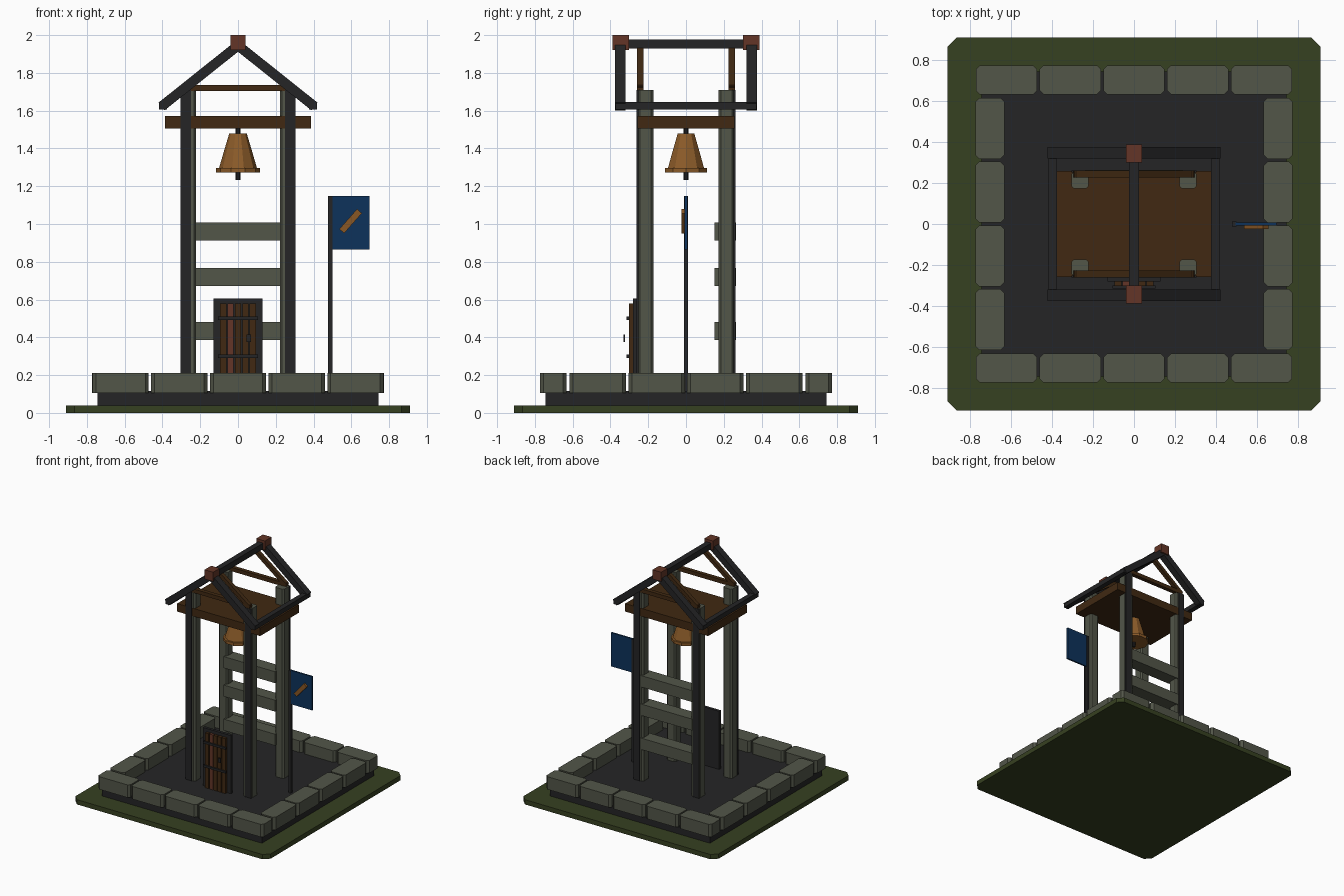
import bpy, bmesh, math
from mathutils import Vector, Matrix

if "Cube" in bpy.data.objects:
    bpy.data.objects.remove(bpy.data.objects["Cube"])


def material(name, r, g, b):
    m = bpy.data.materials.new(name)
    m.diffuse_color = (r, g, b, 1)
    m.use_nodes = True
    m.node_tree.nodes["Principled BSDF"].inputs["Base Color"].default_value = m.diffuse_color
    return m


GRASS = material("grass green", 0.037, 0.052, 0.015)
STONE = material("grey stone", 0.085, 0.092, 0.066)
DARK = material("dark iron", 0.018, 0.018, 0.019)
BROWN = material("brown timber", 0.052, 0.022, 0.006)
RED = material("red brown", 0.125, 0.036, 0.020)
BRONZE = material("bell bronze", 0.26, 0.105, 0.022)
BLUE = material("flag blue", 0.004, 0.032, 0.105)
ORANGE = material("flag emblem orange", 0.25, 0.095, 0.018)


def finish(name, bm, mat):
    bmesh.ops.recalc_face_normals(bm, faces=bm.faces)
    me = bpy.data.meshes.new(name)
    bm.to_mesh(me)
    bm.free()
    me.materials.append(mat)
    ob = bpy.data.objects.new(name, me)
    bpy.context.collection.objects.link(ob)
    return ob


def box(name, x0, x1, y0, y1, z0, z1, mat, bevel=0, upright_only=False):
    """Box from its limits, with optional chamfered edges."""
    bm = bmesh.new()
    size = Matrix.Diagonal((x1 - x0, y1 - y0, z1 - z0, 1))
    mid = Matrix.Translation(((x0 + x1) / 2, (y0 + y1) / 2, (z0 + z1) / 2))
    bmesh.ops.create_cube(bm, size=1, matrix=mid @ size)
    if bevel:
        edges = [e for e in bm.edges if not upright_only
                 or abs(e.verts[0].co.z - e.verts[1].co.z) > 1e-5]
        bmesh.ops.bevel(bm, geom=edges, offset=bevel, segments=1, affect='EDGES')
    return finish(name, bm, mat)


def beam(name, a, b, y, width, depth, mat):
    """Sloping bar in a plane of constant y, from (x, z) a to b."""
    bm = bmesh.new()
    d = Vector((b[0] - a[0], 0, b[1] - a[1]))
    mid = Matrix.Translation(((a[0] + b[0]) / 2, y, (a[1] + b[1]) / 2))
    rot = Matrix.Rotation(-math.atan2(d.z, d.x), 4, 'Y')
    bmesh.ops.create_cube(bm, size=1, matrix=mid @ rot @ Matrix.Diagonal((d.length, depth, width, 1)))
    return finish(name, bm, mat)


def lathe(name, profile, sides, mat):
    """Closed turned solid from (radius, z) points."""
    bm = bmesh.new()
    rings = [[bm.verts.new((r * math.cos(2 * math.pi * i / sides),
                            r * math.sin(2 * math.pi * i / sides), z))
              for i in range(sides)] for r, z in profile]
    for lo, hi in zip(rings, rings[1:]):
        for i in range(sides):
            j = (i + 1) % sides
            bm.faces.new((lo[i], lo[j], hi[j], hi[i]))
    bm.faces.new(rings[0])
    bm.faces.new(rings[-1])
    return finish(name, bm, mat)


# Ground and floor
box("grass_slab", -0.91, 0.91, -0.91, 0.91, 0, 0.04, GRASS, 0.045, True)
box("dark_floor", -0.745, 0.745, -0.745, 0.745, 0.04, 0.115, DARK)

# Ring of kerb stones
for s in (-1, 1):
    for i in range(5):
        x = (i - 2) * 0.311
        box("kerb_stone", x - 0.149, x + 0.149, s * 0.703 - 0.07, s * 0.703 + 0.07,
            0.105, 0.212, STONE, 0.018, True)
    for i in range(4):
        y = (i - 1.5) * 0.311
        box("kerb_stone", s * 0.703 - 0.07, s * 0.703 + 0.07, y - 0.149, y + 0.149,
            0.105, 0.212, STONE, 0.018, True)

# Four posts with iron strips on the outer faces
for sx in (-1, 1):
    for sy in (-1, 1):
        x, y = sx * 0.263, sy * 0.214
        box("post", x - 0.041, x + 0.041, y - 0.042, y + 0.042, 0.11, 1.71, STONE, 0.012, True)
        x, y = sx * 0.276, sy * 0.257
        box("post_iron_strip", x - 0.028, x + 0.028, y - 0.005, y + 0.005, 0.11, 1.71, DARK)

# Back rails
for z in (0.433, 0.72, 0.96):
    box("back_rail", -0.24, 0.24, 0.152, 0.264, z - 0.048, z + 0.048, STONE)

# Bell deck, bell, hanger and clapper
box("bell_deck", -0.387, 0.387, -0.258, 0.258, 1.505, 1.572, BROWN)
lathe("bell", [(0.116, 1.272), (0.116, 1.297), (0.1, 1.297), (0.076, 1.38), (0.046, 1.48)], 10, BRONZE)
lathe("bell_hanger", [(0.012, 1.47), (0.012, 1.51)], 8, DARK)
lathe("bell_clapper", [(0.012, 1.233), (0.012, 1.28)], 8, DARK)

# Open roof frame
for sy in (-1, 1):
    for sx in (-1, 1):
        beam("rafter", (sx * 0.405, 1.622), (0, 1.945), sy * 0.347, 0.052, 0.056, DARK)
        beam("inner_rafter", (sx * 0.285, 1.717), (0, 1.93), sy * 0.243, 0.03, 0.034, BROWN)
    box("truss_tie", -0.29, 0.29, sy * 0.243 - 0.017, sy * 0.243 + 0.017, 1.705, 1.737, BROWN)
    box("ridge_cap", -0.04, 0.04, sy * 0.345 - 0.044, sy * 0.345 + 0.044, 1.922, 2.0, RED)
for sx in (-1, 1):
    box("eave_bar", sx * 0.396 - 0.021, sx * 0.396 + 0.021, -0.372, 0.372, 1.605, 1.645, DARK)
box("ridge_bar", -0.024, 0.024, -0.35, 0.35, 1.928, 1.978, DARK)

# Door with planks, bands and handle
box("door_frame", -0.13, 0.13, -0.28, -0.256, 0.11, 0.605, DARK)
for i in range(5):
    x = (i - 2) * 0.039
    box("door_plank", x - 0.016, x + 0.016, -0.303, -0.275, 0.11, 0.578, RED if i == 1 else BROWN)
for z in (0.3, 0.5):
    box("door_band", -0.105, 0.105, -0.314, -0.30, z - 0.009, z + 0.009, DARK)
box("door_handle", 0.046, 0.068, -0.331, -0.322, 0.376, 0.414, DARK)

# Flag on a pole
box("flag_pole", 0.477, 0.5, -0.011, 0.011, 0.11, 1.147, DARK)
box("flag", 0.495, 0.696, -0.007, 0.007, 0.865, 1.149, BLUE)
beam("flag_emblem", (0.549, 0.962), (0.643, 1.068), -0.015, 0.034, 0.017, ORANGE)
